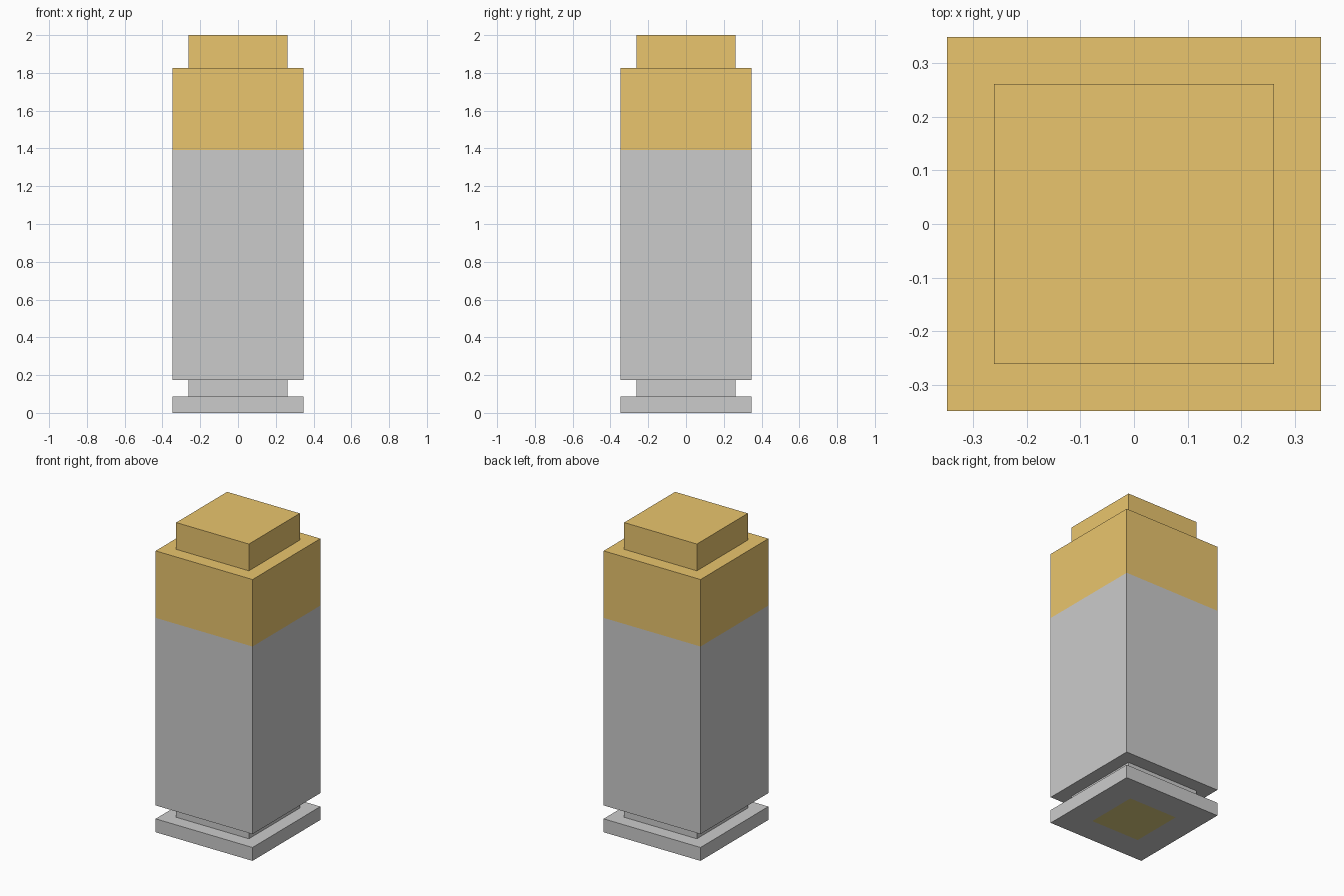
import bpy, bmesh

if "Cube" in bpy.data.objects:
    bpy.data.objects.remove(bpy.data.objects["Cube"])

U = 2 / 23  # grid unit: the model is 23 units tall and 8 wide


def material(name, rgb):
    mat = bpy.data.materials.new(name)
    mat.diffuse_color = (*rgb, 1)
    mat.use_nodes = True
    mat.node_tree.nodes["Principled BSDF"].inputs["Base Color"].default_value = mat.diffuse_color
    return mat


def square_stack(name, profile, mat=None):
    """Square tube following (half width, height) pairs; returns a closed solid."""
    bm = bmesh.new()
    rings = []
    for h, z in profile:
        rings.append([bm.verts.new((x * h * U, y * h * U, z * U))
                      for x, y in ((-1, -1), (1, -1), (1, 1), (-1, 1))])
    for a, b in zip(rings, rings[1:]):
        for i in range(4):
            j = (i + 1) % 4
            bm.faces.new((a[i], a[j], b[j], b[i]))
    bm.faces.new(rings[0][::-1])
    bm.faces.new(rings[-1])
    bmesh.ops.recalc_face_normals(bm, faces=bm.faces)
    mesh = bpy.data.meshes.new(name)
    if mat:
        mesh.materials.append(mat)
    bm.to_mesh(mesh)
    bm.free()
    obj = bpy.data.objects.new(name, mesh)
    bpy.context.collection.objects.link(obj)
    return obj


copper = material("copper", (0.82, 0.56, 0.155))
brass = material("brass", (0.73, 0.61, 0.22))

# Casing: pocket for the primer, rim, groove and long body
square_stack("casing", [(2, 1), (2, 0), (4, 0), (4, 1), (3, 1), (3, 2), (4, 2), (4, 16)])

# Primer: plug sitting flush in the base
square_stack("primer", [(2, 0), (2, 1)], brass)

# Tip: wide block with a narrower step on top
square_stack("tip", [(4, 16), (4, 21), (3, 21), (3, 23)], copper)
